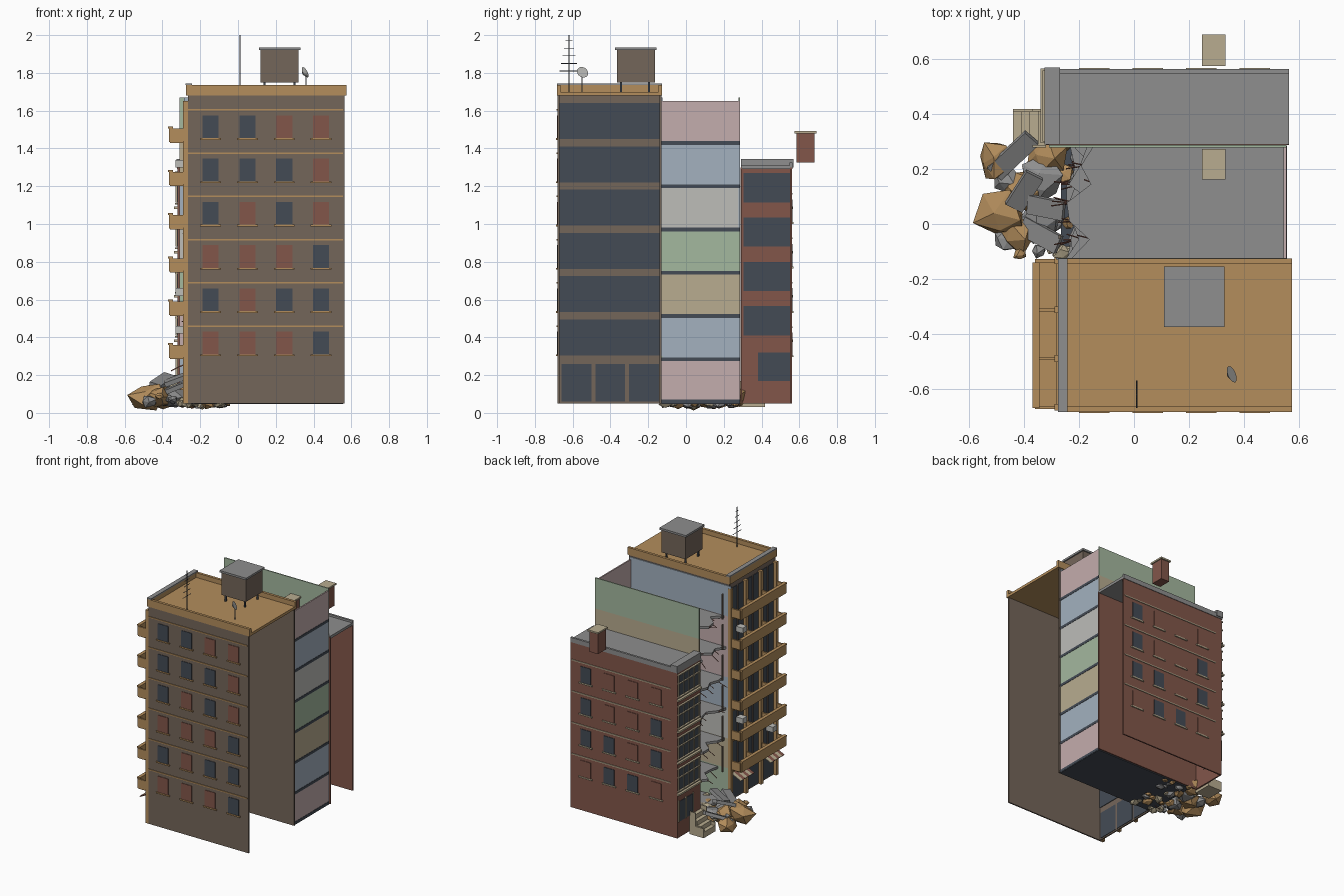
import bpy, bmesh, math, random
from mathutils import Matrix, Vector, Euler

random.seed(4)
old = bpy.data.objects.get("Cube")
if old:
    bpy.data.objects.remove(old)


def material(name, hexcode):
    rgb = [int(hexcode[i:i + 2], 16) / 255 for i in (0, 2, 4)]
    lin = [c / 12.92 if c < .04 else ((c + .055) / 1.055) ** 2.4 for c in rgb] + [1]
    m = bpy.data.materials.new(name)
    m.use_nodes = True
    m.diffuse_color = lin
    m.node_tree.nodes["Principled BSDF"].inputs["Base Color"].default_value = lin
    return m


brown = material("brown_plaster", "74665a")
tan = material("tan_stone", "b38d5c")
glass = material("dark_glass", "444b55")
brick = material("red_brick", "82564a")
grey = material("grey_concrete", "8e8e8e")
pink = material("pink_paint", "c4adad")
blue = material("blue_paint", "a3b1bf")
pale = material("pale_grey_paint", "bdbdb9")
green = material("green_paint", "a4b89f")
sand = material("sand_stone", "b8ac90")

parts = {}


def mesh_for(name, mat):
    return parts.setdefault((name, mat), bmesh.new())


def box(name, mat, x0, x1, y0, y1, z0, z1, turn=None):
    """Axis-aligned box, optionally turned about its centre."""
    mid = Vector(((x0 + x1) / 2, (y0 + y1) / 2, (z0 + z1) / 2))
    size = Matrix.Diagonal((abs(x1 - x0), abs(y1 - y0), abs(z1 - z0), 1))
    rot = Euler(turn).to_matrix().to_4x4() if turn else Matrix()
    bmesh.ops.create_cube(mesh_for(name, mat), size=1, matrix=Matrix.Translation(mid) @ rot @ size)


def rod(name, mat, a, b, radius):
    a, b = Vector(a), Vector(b)
    turn = (b - a).to_track_quat('Z', 'Y').to_matrix().to_4x4()
    bmesh.ops.create_cone(mesh_for(name, mat), cap_ends=True, segments=5, radius1=radius, radius2=radius,
                          depth=(b - a).length, matrix=Matrix.Translation((a + b) / 2) @ turn)


def chunk(mat, x, y, z, r):
    bm = mesh_for("rubble_" + mat.name, mat)
    made = bmesh.ops.create_icosphere(bm, subdivisions=1, radius=r)["verts"]
    spin = Euler([random.uniform(0, 6) for _ in "xyz"]).to_matrix()
    for v in made:
        p = spin @ v.co * random.uniform(.7, 1.15)
        v.co = (p.x + x, p.y + y, max(0, z + p.z * .75))


# Shared limits of the three buildings, open on the +x side
XL, XR, BASE, T = -.265, .565, .05, .01
YF, YM, YB, YE = -.68, -.13, .285, .56
ROOF, STEP = 1.69, .229
COLUMNS = [-.145, .05, .245, .44]


def window_wall(name, y, out, rows, z_start, step, trim):
    """Rows of shut (r) and glazed (d) windows with sills and belts."""
    for i, row in enumerate(rows):
        z = z_start + step * i
        for x, kind in zip(COLUMNS, row):
            pane = glass if kind == "d" else brick
            box(name + "_windows", pane, x - .043, x + .043, y, y + out * .004, z, z + .12)
            box(name + "_sills", trim, x - .055, x + .055, y, y + out * .008, z - T, z)
        box(name + "_belts", trim, XL, XR - T, y, y + out * .005, z + .145, z + .153)


# Front building: shell, roof and parapets
box("front_wall", brown, XL, XR, YF, YF + T, BASE, ROOF)
box("party_wall", brown, XL, XR, YM - T, YM, BASE, ROOF)
box("front_roof", tan, XL, XR + T, YF, YM, ROOF - T, ROOF + T)
for y in (YF - .004, YM - .016):
    box("front_parapet", tan, XL - T, XR + T, y, y + .02, ROOF - T, 1.735)
box("front_parapet", tan, XL - T, XL + .02, YF, YM, ROOF - T, 1.735)
box("front_coping", grey, XL - .012, XL + .022, YF - .004, YM + .004, 1.735, 1.745)
window_wall("front", YF, -1, ["rrrd", "drdd", "rrrd", "drdr", "dddr", "ddrr"], .31, STEP, tan)

# Front building: street side with glazing, pilasters and balconies
box("street_wall", brown, XL, XL + T, YF, YM, BASE, ROOF)
bays = [YF + .012 + .178 * i for i in range(4)]
for y in bays[:3]:
    box("shop_windows", glass, XL - .004, XL + .014, y + T, y + .168, BASE + T, .26)
for y in bays:
    box("pilasters", tan, XL - .025, XL, y - .012, y + .012, BASE, 1.65)
for i in range(6):
    z = .305 + STEP * i
    box("street_glazing", glass, XL - .004, XL + .014, YF + T, YM - T, z, z + .19)
    box("spandrels", tan, XL - .018, XL, YF, YM, z - .04, z)
    box("balcony_floor", tan, -.36, XL, YF + T, YM - T, z - .02, z - T)
    box("balcony_front", tan, -.365, -.35, YF + T, YM - T, z - .015, z + .065)
    box("balcony_rail", tan, -.37, -.345, YF + T, YM - T, z + .055, z + .065)
    for y in bays:
        box("balcony_dividers", tan, -.36, XL, y - .006, y + .006, z - T, z + .055)
        box("window_posts", brown, XL - T, XL, y + .08, y + .094, z, z + .19)
for y, z in ((bays[2] + .06, 1.3), (bays[2] + .06, .62), (bays[0] + .06, .42)):
    box("cooling_units", pale, -.33, -.275, y, y + .05, z, z + .04)
for y in bays[::2]:
    if y < YM - .1:
        for k in range(6):
            box("awning", sand if k % 2 else brick, -.36, XL, y + .027 * k + T, y + .027 * k + .037,
                .24, .246, (0, -.45, 0))

# Rooftop tank, aerial and dish
box("tank", brown, .12, .32, -.365, -.165, 1.75, 1.92)
box("tank_lid", grey, .11, .33, -.375, -.155, 1.92, 1.935)
for x in (.14, .3):
    for y in (-.345, -.195):
        box("tank_legs", glass, x - .005, x + .005, y - .005, y + .005, ROOF, 1.75)
rod("aerial", glass, (T, -.62, ROOF), (T, -.62, 2), .003)
for i in range(5):
    half = .05 - .008 * i
    rod("aerial", glass, (T, -.62 - half, 1.81 + .04 * i), (T, -.62 + half, 1.81 + .04 * i), .002)
rod("dish_stand", grey, (.36, -.55, ROOF), (.36, -.55, 1.79), .004)
bmesh.ops.create_cone(mesh_for("dish", pale), cap_ends=True, segments=12, radius1=T, radius2=.032, depth=.015,
                      matrix=Matrix.Translation((.35, -.55, 1.8)) @ Euler((0, 1.1, .4)).to_matrix().to_4x4())

# Ruined middle building: painted walls, floor by floor
back_colours = [pink, blue, sand, green, pale, blue, pink]
near_colours = [green, sand, pale, blue, pink, pink, blue]
far_colours = [blue, pink, green, pale, blue, sand, green]
for i in range(7):
    low = .07 + STEP * i - (.005 if i else 0)
    top = low + .212
    box("room_back_wall", back_colours[i], XR - .02, XR - T, YM, YB, low, top)
    box("room_near_wall", near_colours[i], XL - .02, XR - T, YM, YM + .006, low, top + .018)
    box("room_far_wall", far_colours[i], -.31, XR - T, YB - .006, YB + .002, low, top + .018)

    # Floor slab with a broken street edge and bent bars
    bm = mesh_for("floor_slab", grey)
    ys = [YM + .006 + (YB - YM - .012) * k / 6 for k in range(7)]
    edge = [(random.uniform(-.25, -.15), y) for y in ys]
    outline = [(XR - .02, ys[0])] + edge + [(XR - .02, ys[-1])]
    face = bm.faces.new([bm.verts.new((x, y, low - .02)) for x, y in outline])
    lift = bmesh.ops.extrude_face_region(bm, geom=[face])["geom"]
    bmesh.ops.translate(bm, vec=(0, 0, .018), verts=[v for v in lift if isinstance(v, bmesh.types.BMVert)])
    box("slab_edge", glass, XR - .02, XR - .008, YM, YB, low - .02, low)
    for x, y in edge[1:-1]:
        droop = Vector((random.uniform(-.06, -.02), random.uniform(-.02, .02), random.uniform(-.05, .02)))
        rod("bent_bars", brick, (x + .02, y, low - T), Vector((x, y, low - T)) + droop, .0025)
box("ground_slab", glass, XL, XR - T, YM, YB, BASE - .004, BASE + .004)

# Brick building: shell, roof, chimneys
BX, BTOP = -.32, 1.3
box("brick_party_wall", brick, BX, XR, YB + .003, YB + .012, BASE, BTOP)
box("brick_back_wall", brick, BX, XR, YE - T, YE, BASE, BTOP)
box("brick_street_wall", brick, BX, BX + T, YB + .005, YE, BASE, BTOP)
box("brick_roof", grey, BX - .004, XR, YB + .005, YE + .004, BTOP - T, BTOP + T)
box("brick_parapet", grey, BX - .006, BX + .05, YB + .005, YE + T, BTOP, 1.345)
box("brick_parapet", grey, BX, XR, YE - .012, YE + .004, BTOP, 1.325)
window_wall("back", YE, 1, ["rddr", "drdd", "drrd", "rrrd"], .305, .235, sand)
box("chimney", brick, .255, .325, .585, .68, 1.325, 1.48)
box("chimney_cap", sand, .247, .333, .575, .69, 1.48, 1.492)
box("inner_chimney", brick, .255, .325, .17, .265, 1.44, 1.54)
box("inner_chimney_cap", sand, .247, .333, .162, .273, 1.54, 1.552)

# Brick building: street side glazing with stone frames
for i in range(4):
    z = .41 + .235 * i
    box("brick_glazing", glass, BX - .004, BX + .014, YB + .02, YE - T, z, z + .155)
    for h in (z - .012, z + .09, z + .155):
        box("stone_frames", sand, BX - .014, BX, YB + .015, YE, h, h + .008)
    for k in range(5):
        y = YB + .022 + .06 * k
        box("stone_frames", sand, BX - T, BX, y, y + .007, z, z + .155)
    box("stone_ledge", sand, BX - .02, BX, YB + .01, YE + .006, z - .035, z - .022)
box("entrance", glass, BX - .004, BX + .014, .38, YE - T, .17, .32)
for y in (.375, .46, .545):
    box("stone_frames", sand, BX - T, BX, y, y + .007, .17, .33)

# Entrance steps with side walls
for i in range(4):
    box("steps", sand, BX - .03 * (i + 1), BX, YB, .41, BASE - .02, .17 - .032 * i)
for y in (YB - .006, .41):
    box("step_sides", sand, BX - .12, BX, y, y + .008, BASE - .02, .1)
    box("step_sides", sand, BX - .05, BX, y, y + .008, .1, .2)

# Rubble heap: big lumps, scattered lumps and fallen slabs
for x, y, r in ((-.48, .04, .1), (-.5, .23, .075), (-.42, -.03, .08), (-.32, .25, .08), (-.4, .12, .09)):
    chunk(tan, x, y, .04 + r * .5, r)
for x, y, r in ((-.47, -.06, .05), (-.34, .02, .08), (-.46, .16, .06), (-.34, .16, .09)):
    chunk(grey, x, y, .04 + r * .5, r)
for i in range(36):
    x = random.uniform(-.42, -.05)
    chunk((tan, grey, sand)[i % 3], x, random.uniform(YM + .02, YB), BASE + max(0, -x - .28) * .3,
          random.uniform(.02, .045))
for x, y, z, length, turn in ((-.44, .25, .13, .2, .75), (-.4, .12, .17, .15, 1), (-.32, .06, .18, .14, -.2),
                              (-.34, -.04, .13, .16, -.5)):
    box("fallen_slabs", grey, x - length / 2, x + length / 2, y - .035, y + .035, z - .012, z + .012,
        (.3, -.35, turn))

# Turn every collected part into an object
for (name, mat), bm in parts.items():
    bmesh.ops.recalc_face_normals(bm, faces=bm.faces)
    mesh = bpy.data.meshes.new(name)
    bm.to_mesh(mesh)
    bm.free()
    mesh.materials.append(mat)
    bpy.context.scene.collection.objects.link(bpy.data.objects.new(name, mesh))
